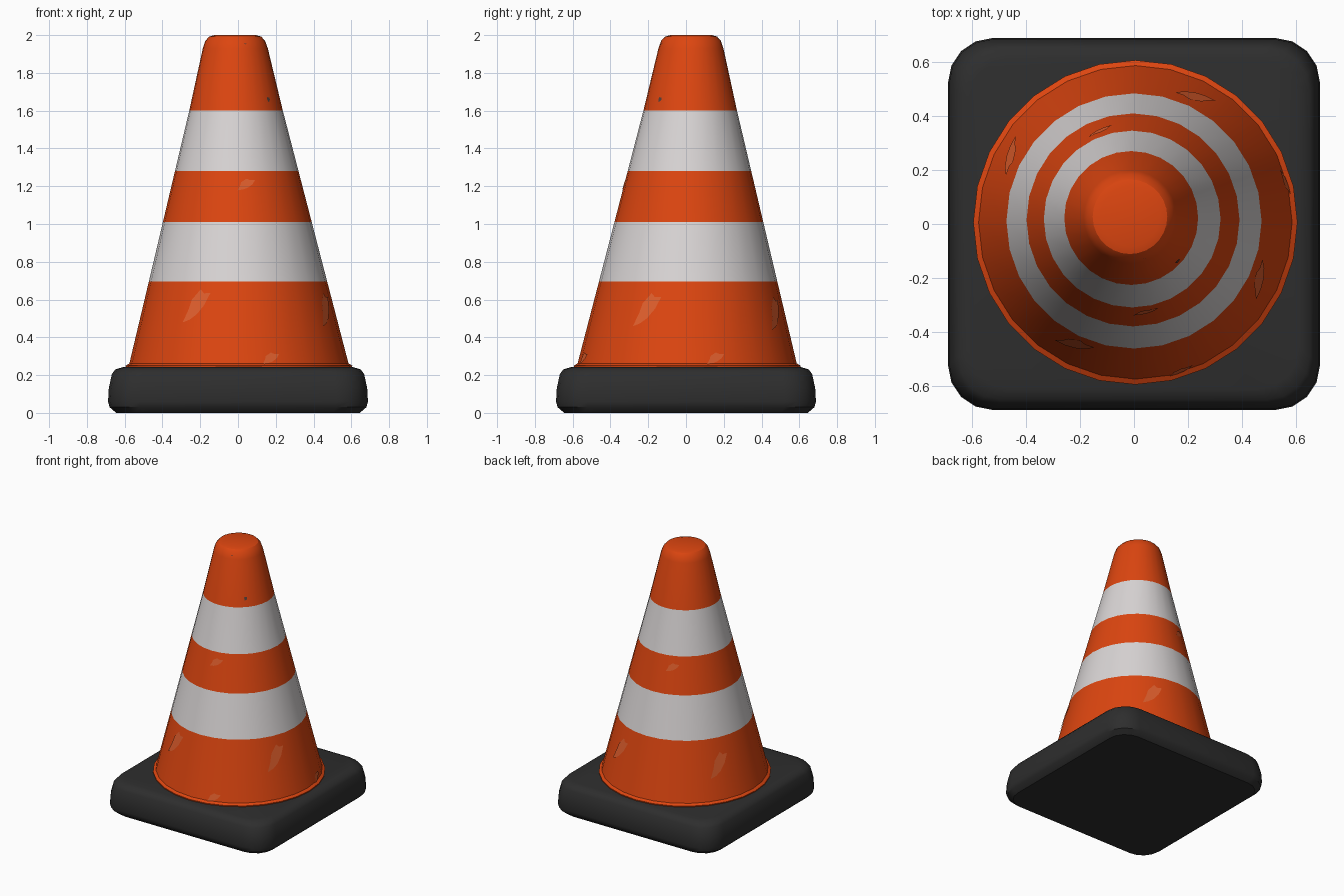
import bpy, bmesh
from math import sin, cos, pi, radians

cube = bpy.data.objects.get("Cube")
if cube:
    bpy.data.objects.remove(cube, do_unlink=True)


def material(name, r, g, b):
    m = bpy.data.materials.new(name)
    m.use_nodes = True
    m.diffuse_color = (r, g, b, 1)
    bsdf = m.node_tree.nodes["Principled BSDF"]
    bsdf.inputs["Base Color"].default_value = (r, g, b, 1)
    bsdf.inputs["Roughness"].default_value = 0.7
    return m


orange = material("safety orange", 0.72, 0.06, 0.005)
white = material("reflective white", 0.69, 0.66, 0.66)
black = material("black rubber", 0.027, 0.027, 0.027)
scuff = material("scuffed orange", 0.73, 0.11, 0.025)
grime = material("dark grime", 0.09, 0.05, 0.04)


def finish(bm, name, mats, smooth_angle=None):
    bmesh.ops.recalc_face_normals(bm, faces=bm.faces[:])
    mesh = bpy.data.meshes.new(name)
    bm.to_mesh(mesh)
    bm.free()
    for m in mats:
        mesh.materials.append(m)
    obj = bpy.data.objects.new(name, mesh)
    bpy.context.collection.objects.link(obj)
    if smooth_angle:
        bpy.ops.object.select_all(action="DESELECT")
        obj.select_set(True)
        bpy.context.view_layer.objects.active = obj
        bpy.ops.object.shade_smooth_by_angle(angle=radians(smooth_angle))
    return obj


def loft(rings):
    """Skin a stack of matching closed rings and cap both ends."""
    bm = bmesh.new()
    loops = [[bm.verts.new(p) for p in ring] for ring in rings]
    n = len(loops[0])
    for a, b in zip(loops, loops[1:]):
        for i in range(n):
            j = (i + 1) % n
            bm.faces.new((a[i], a[j], b[j], b[i]))
    bm.faces.new(loops[0])
    bm.faces.new(loops[-1])
    return bm


# Rubber base: rounded square slab with soft edges
def rounded_square(half, corner, z, steps=4):
    pts = []
    for k in range(4):
        for i in range(steps + 1):
            a = pi / 2 * (k + i / steps)
            sx = 1 if k in (0, 3) else -1
            sy = 1 if k < 2 else -1
            pts.append((sx * (half - corner) + corner * cos(a),
                        sy * (half - corner) + corner * sin(a), z))
    return pts


base_profile = [(0.645, 0.14, 0), (0.68, 0.16, 0.03), (0.688, 0.165, 0.06),
                (0.684, 0.165, 0.13), (0.668, 0.16, 0.205),
                (0.65, 0.16, 0.23), (0.61, 0.15, 0.242)]
finish(loft([rounded_square(*p) for p in base_profile]), "base", [black], 35)


# Cone: slightly leaning shell with a bottom lip, bands and a rounded tip
def centre(z):
    t = z / 2
    return 0.008 - 0.023 * t, 0.003 + 0.024 * t


def radius(z):
    return 0.58 - (z - 0.26) * 0.248


def circle(r, z, n=28):
    cx, cy = centre(z)
    return [(cx + r * cos(2 * pi * i / n), cy + r * sin(2 * pi * i / n), z)
            for i in range(n)]


bands = [0.695, 1.01, 1.28, 1.6]
profile = [(0.597, 0.225), (0.6, 0.25), (0.58, 0.262)]
profile += [(radius(z), z) for z in bands]
profile += [(0.172, 1.93), (0.158, 1.97), (0.138, 1.992), (0.11, 2.0)]
bm = loft([circle(r, z) for r, z in profile])
for f in bm.faces:
    z = f.calc_center_median().z
    f.material_index = int(bands[0] < z < bands[1] or bands[2] < z < bands[3])
finish(bm, "cone", [orange, white], 30)


# Wear marks: thin irregular patches lying on the cone surface
def mark(name, mat, angle, z, width, height, tilt=0.0, n=9):
    bm = bmesh.new()
    verts = []
    for i in range(n):
        a = 2 * pi * i / n
        wobble = 1 + 0.25 * sin(2.3 * i)
        u = width / 2 * wobble * cos(a)
        h = height / 2 * wobble * sin(a)
        zz = z + h
        cx, cy = centre(zz)
        r = radius(zz) + 0.003
        t = radians(angle) + (u + tilt * h) / r
        verts.append(bm.verts.new((cx + r * cos(t), cy + r * sin(t), zz)))
    bm.faces.new(verts)
    finish(bm, name, [mat])


for i, angle in enumerate((-116, -25, 64, 152)):
    mark(f"scuff_large_{i}", scuff, angle, 0.57 - 0.02 * i, 0.09, 0.17, 0.5)
for i, (angle, z) in enumerate(((-73, 0.29), (-82, 1.21), (15, 0.29), (110, 1.2))):
    mark(f"scuff_small_{i}", scuff, angle, z, 0.07, 0.06, 0.8)
mark("speck_upper", grime, -73, 1.945, 0.03, 0.025)
mark("speck_lower", grime, -43, 1.66, 0.022, 0.025)
